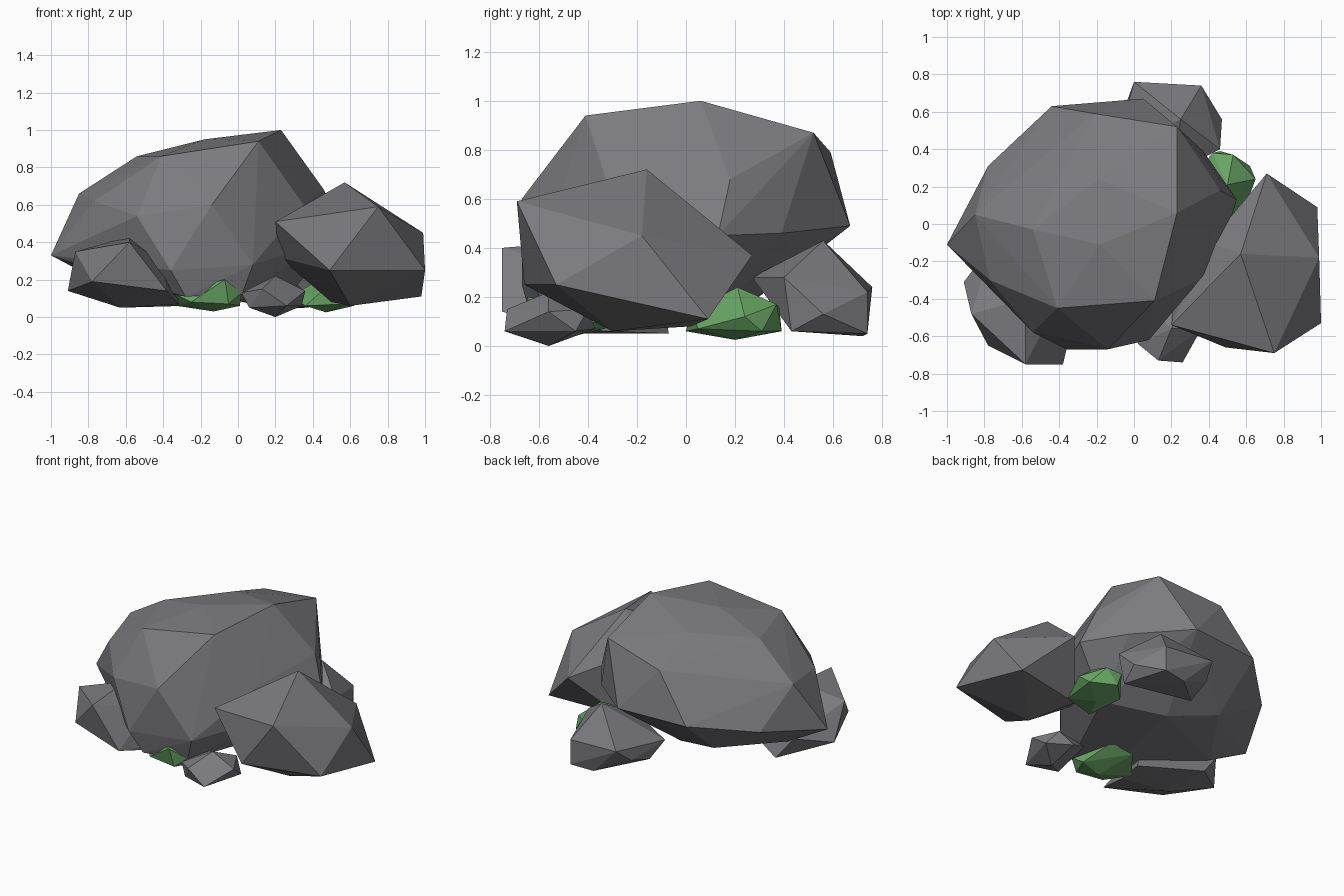
import bpy
import bmesh

default_cube = bpy.data.objects.get("Cube")
if default_cube:
    bpy.data.objects.remove(default_cube, do_unlink=True)


def make_material(name, colour):
    material = bpy.data.materials.new(name)
    material.use_nodes = True
    material.diffuse_color = colour
    shader = material.node_tree.nodes["Principled BSDF"]
    shader.inputs["Base Color"].default_value = colour
    shader.inputs["Roughness"].default_value = 0.9
    return material


def make_rock(name, material, corners):
    """Wrap a faceted convex stone around its chiselled corner points."""
    builder = bmesh.new()
    for corner in corners:
        builder.verts.new(corner)
    result = bmesh.ops.convex_hull(builder, input=builder.verts[:])
    leftovers = set(result["geom_interior"]) | set(result["geom_unused"])
    loose = [item for item in leftovers if isinstance(item, bmesh.types.BMVert)]
    bmesh.ops.delete(builder, geom=loose, context="VERTS")
    bmesh.ops.recalc_face_normals(builder, faces=builder.faces[:])
    mesh = bpy.data.meshes.new(name)
    builder.to_mesh(mesh)
    builder.free()
    mesh.materials.append(material)
    rock = bpy.data.objects.new(name, mesh)
    bpy.context.scene.collection.objects.link(rock)
    return rock


stone_grey = make_material("stone grey", (0.2, 0.2, 0.217, 1))
moss_green = make_material("moss green", (0.14, 0.38, 0.13, 1))

# Main boulder: crown, shoulders, waist and underside
crown = [
    (.23, .06, 1), (.11, -.41, .94), (-.18, -.11, .95), (-.19, .24, .91),
    (.23, .52, .87), (-.41, -.45, .86), (-.54, -.03, .86),
]
shoulders = [
    (-.85, .05, .66), (-.77, -.3, .62), (-.54, -.58, .54), (-.14, -.67, .6),
    (-.21, .59, .79), (-.44, .63, .48), (-.78, .31, .41), (.46, .18, .68),
    (.35, -.3, .6),
]
waist = [
    (-1, -.11, .33), (.05, .67, .49), (.37, .39, .46), (.55, .13, .45),
    (-.43, .31, .21), (.46, -.15, .4), (-.36, -.67, .25), (.08, -.62, .28),
]
underside = [
    (.02, -.58, .12), (-.28, -.63, .11), (-.7, -.1, .17), (-.1, .2, .13),
    (.3, .05, .15),
]
make_rock("main_boulder", stone_grey, crown + shoulders + waist + underside)

# Large boulder leaning on the side
make_rock("side_boulder", stone_grey, [
    (.57, -.16, .72), (.75, -.69, .59), (.99, -.18, .45), (.71, .27, .37),
    (.2, -.54, .51), (1, -.53, .25), (.49, -.66, .25), (.98, .09, .11),
    (.6, -.3, .06), (.5, .02, .08), (.22, -.35, .32), (.4, -.1, .5),
])

# Medium stones at the front corner and the back
make_rock("front_corner_stone", stone_grey, [
    (-.58, -.75, .4), (-.38, -.75, .14), (-.87, -.48, .35), (-.91, -.31, .14),
    (-.78, -.65, .19), (-.63, -.4, .05), (-.28, -.3, .06), (-.58, -.4, .43),
    (-.32, -.5, .07), (-.75, -.1, .2), (-.4, -.4, .3), (-.63, -.07, .05),
])
make_rock("back_stone", stone_grey, [
    (.25, .56, .43), (0, .76, .24), (.36, .74, .05), (.47, .56, .13),
    (.46, .4, .28), (.44, .43, .06), (.2, .72, .04), (-.04, .65, .15),
    (-.06, .48, .1), (-.1, .37, .2), (.2, .27, .28), (.36, .74, .22),
])

# Small stone in front
make_rock("small_front_stone", stone_grey, [
    (.2, -.56, .22), (.36, -.56, .14), (.02, -.64, .13), (.13, -.73, .15),
    (.26, -.74, .06), (.06, -.66, .05), (.2, -.56, 0), (.34, -.45, .06),
    (.18, -.37, .07), (.05, -.42, .13), (.27, -.4, .15),
])

# Mossy stones tucked underneath
make_rock("front_moss_stone", moss_green, [
    (-.07, -.65, .2), (-.35, -.5, .13), (-.33, -.42, .06), (-.25, -.6, .08),
    (-.13, -.5, .03), (.02, -.58, .13), (.01, -.48, .06), (-.05, -.62, .07),
    (-.2, -.25, .09), (-.05, -.28, .13), (-.22, -.45, .18),
])
make_rock("side_moss_stone", moss_green, [
    (.5, .21, .24), (.42, .38, .16), (.53, .37, .17), (.65, .24, .12),
    (.62, .31, .06), (.46, .39, .06), (.47, .2, .025), (.36, 0, .06),
    (.58, .05, .07), (.28, .2, .11), (.45, .02, .14),
])
